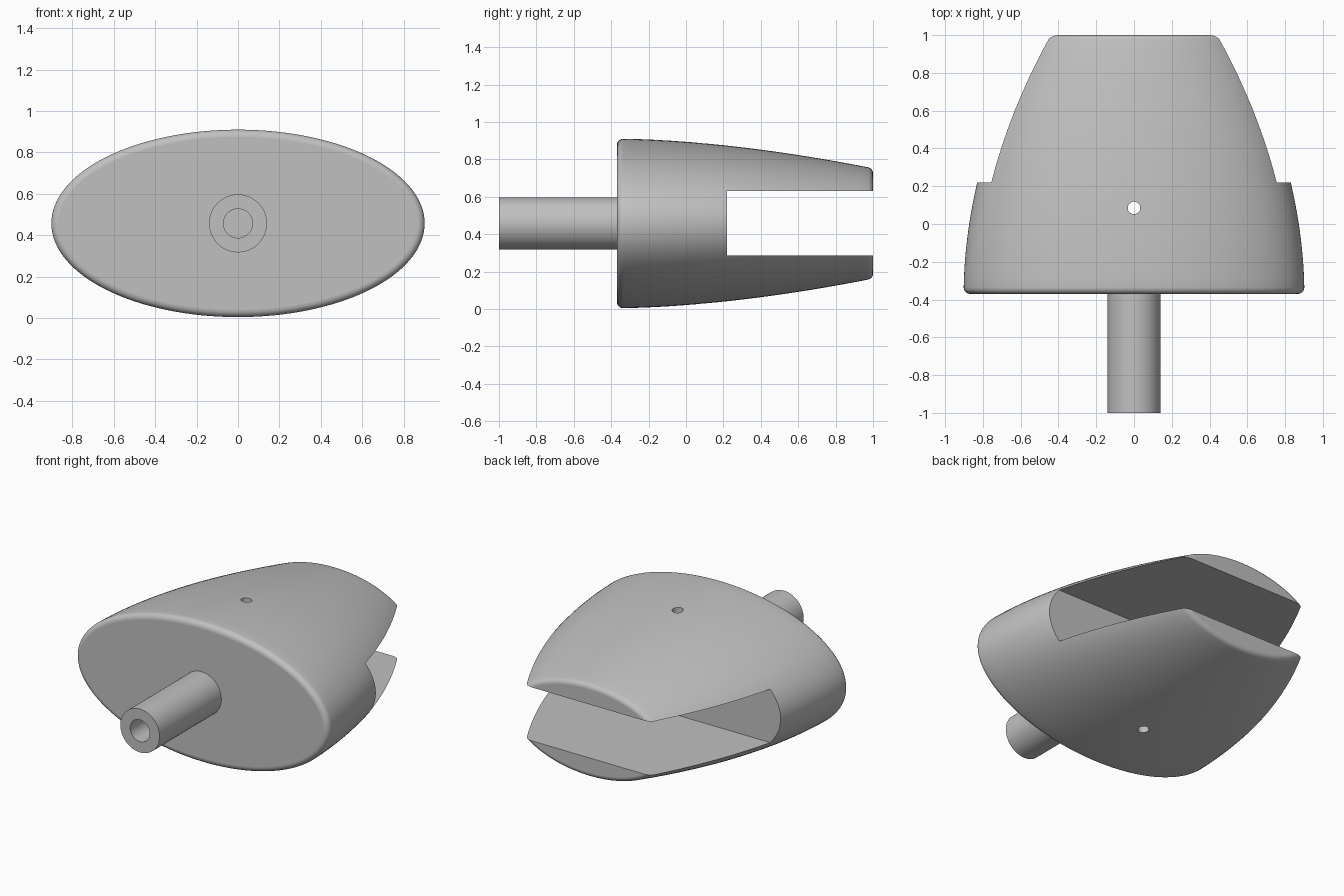
import bpy, bmesh, math
from mathutils import Matrix

cube = bpy.data.objects.get("Cube")
if cube:
    bpy.data.objects.remove(cube, do_unlink=True)

MID = 0.4575            # height of the long axis
FRONT, BACK = -0.37, 1.0
SEG = 128

grey = bpy.data.materials.new("plain grey")
grey.use_nodes = True
colour = (0.53, 0.53, 0.53, 1)
grey.diffuse_color = colour
grey.node_tree.nodes["Principled BSDF"].inputs["Base Color"].default_value = colour


def new_object(name, bm):
    bmesh.ops.recalc_face_normals(bm, faces=bm.faces)
    mesh = bpy.data.meshes.new(name)
    bm.to_mesh(mesh)
    bm.free()
    obj = bpy.data.objects.new(name, mesh)
    bpy.context.collection.objects.link(obj)
    mesh.materials.append(grey)
    return obj


def loft(name, rings, seg, closed=False):
    """Skin elliptical rings (y, half width, half height) along the y axis."""
    bm = bmesh.new()
    loops = []
    for y, a, b in rings:
        angles = [2 * math.pi * i / seg for i in range(seg)]
        loops.append([bm.verts.new((a * math.cos(t), y, MID + b * math.sin(t))) for t in angles])
    pairs = list(zip(loops, loops[1:]))
    if closed:
        pairs.append((loops[-1], loops[0]))
    else:
        bm.faces.new(loops[0])
        bm.faces.new(loops[-1])
    for lo, hi in pairs:
        for i in range(seg):
            j = (i + 1) % seg
            bm.faces.new((lo[i], lo[j], hi[j], hi[i]))
    return new_object(name, bm)


def cut(target, cutter):
    cutter.hide_render = True
    mod = target.modifiers.new("cut", 'BOOLEAN')
    mod.operation = 'DIFFERENCE'
    mod.solver = 'EXACT'
    mod.object = cutter
    bpy.context.view_layer.objects.active = target
    bpy.ops.object.modifier_apply(modifier=mod.name)
    bpy.data.objects.remove(cutter, do_unlink=True)


def finish(obj):
    """Smooth the curved skin, keep the planar ends and slot walls flat."""
    bpy.ops.object.select_all(action='DESELECT')
    obj.select_set(True)
    bpy.context.view_layer.objects.active = obj
    bpy.ops.object.shade_smooth_by_angle(angle=math.radians(30))
    for p in obj.data.polygons:
        if abs(p.normal.y) > 0.9999 or (abs(p.normal.z) > 0.9999 and p.area > 0.1):
            p.use_smooth = False


def section(y, inset=0.0):
    t = y - FRONT
    return (y, 0.902 - 0.197 * t ** 1.91 - inset, 0.453 - 0.092 * t ** 1.72 - inset)


# Tapering elliptical body with rounded rims
R_FRONT, R_BACK, STEPS = 0.035, 0.025, 6
rings = []
for i in range(STEPS + 1):
    a = math.pi / 2 * i / STEPS
    rings.append(section(FRONT + R_FRONT * (1 - math.cos(a)), R_FRONT * (1 - math.sin(a))))
start, end = FRONT + R_FRONT, BACK - R_BACK
rings += [section(start + (end - start) * i / 24) for i in range(1, 24)]
for i in range(STEPS + 1):
    a = math.pi / 2 * i / STEPS
    rings.append(section(end + R_BACK * math.sin(a), R_BACK * (1 - math.cos(a))))
body = loft("body", rings, SEG)

# Wide slot open to the back and both sides
bm = bmesh.new()
bmesh.ops.create_cube(bm, size=1, matrix=Matrix.Translation((0, 0.72, MID)) @ Matrix.Diagonal((3, 1, 0.345, 1)))
cut(body, new_object("slot_cutter", bm))

# Small pin hole straight through from top to bottom
bm = bmesh.new()
bmesh.ops.create_cone(bm, cap_ends=True, segments=32, radius1=0.033, radius2=0.033,
                      depth=2, matrix=Matrix.Translation((0, 0.085, MID)))
cut(body, new_object("pin_hole_cutter", bm))
finish(body)

# Hollow round stem at the front
OUTER, BORE = 0.14, 0.07
stem = loft("stem", [(-1, BORE, BORE), (-1, OUTER, OUTER),
                     (FRONT, OUTER, OUTER), (FRONT, BORE, BORE)], 64, closed=True)
finish(stem)
